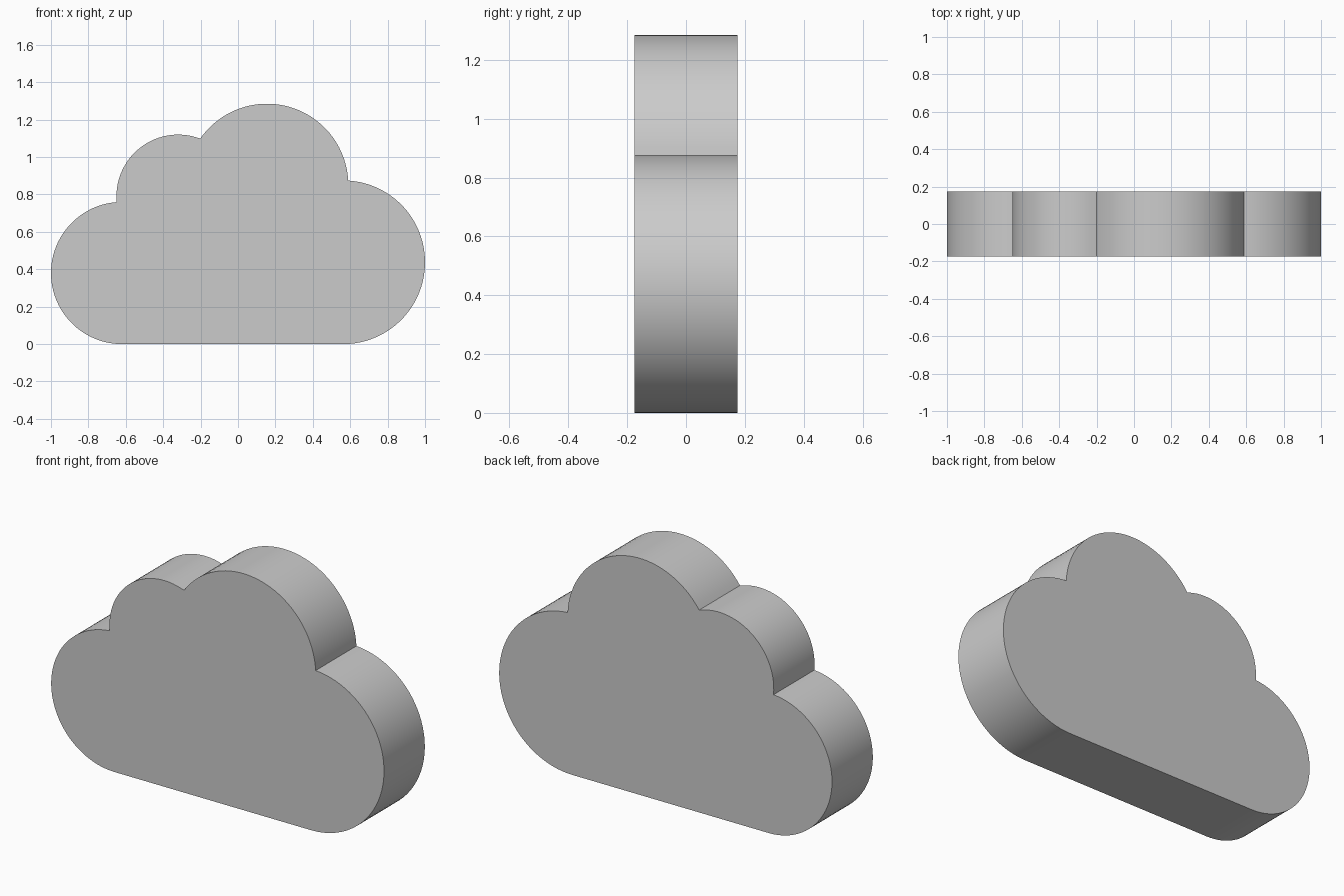
import bpy, bmesh
from math import atan2, cos, sin, tau, radians

if "Cube" in bpy.data.objects:
    bpy.data.objects.remove(bpy.data.objects["Cube"])

HALF_DEPTH = 0.175
STEP = radians(4)

# Puffs around the outline, clockwise: centre x, centre z, radius
puffs = [(-0.62, 0.38, 0.38), (-0.32, 0.79, 0.33),
         (0.155, 0.85, 0.435), (0.5625, 0.4375, 0.4375)]
# Creases between puffs, starting and ending on the flat base
creases = [(-0.62, 0), (-0.649, 0.759), (-0.20, 1.098), (0.589, 0.874), (0.5625, 0)]


def arc(puff, start, end):
    """Clockwise arc points, from start up to (not including) end."""
    cx, cz, r = puff
    a = atan2(start[1] - cz, start[0] - cx)
    sweep = (a - atan2(end[1] - cz, end[0] - cx)) % tau
    n = max(2, round(sweep / STEP))
    return [(cx + r * cos(a - sweep * i / n), cz + r * sin(a - sweep * i / n))
            for i in range(n)]


# Cloud outline
outline = []
for puff, start, end in zip(puffs, creases, creases[1:]):
    outline += arc(puff, start, end)
outline.append(creases[-1])

# Extruded cloud body
bm = bmesh.new()
face = bm.faces.new([bm.verts.new((x, -HALF_DEPTH, z)) for x, z in outline])
result = bmesh.ops.extrude_face_region(bm, geom=[face], use_keep_orig=True)
back = [v for v in result["geom"] if isinstance(v, bmesh.types.BMVert)]
bmesh.ops.translate(bm, verts=back, vec=(0, 2 * HALF_DEPTH, 0))
bmesh.ops.recalc_face_normals(bm, faces=bm.faces)

mesh = bpy.data.meshes.new("cloud")
bm.to_mesh(mesh)
bm.free()
cloud = bpy.data.objects.new("cloud", mesh)
bpy.context.collection.objects.link(cloud)

# Smooth rim, sharp creases and faces
bpy.context.view_layer.objects.active = cloud
cloud.select_set(True)
bpy.ops.object.shade_smooth_by_angle(angle=radians(30))
